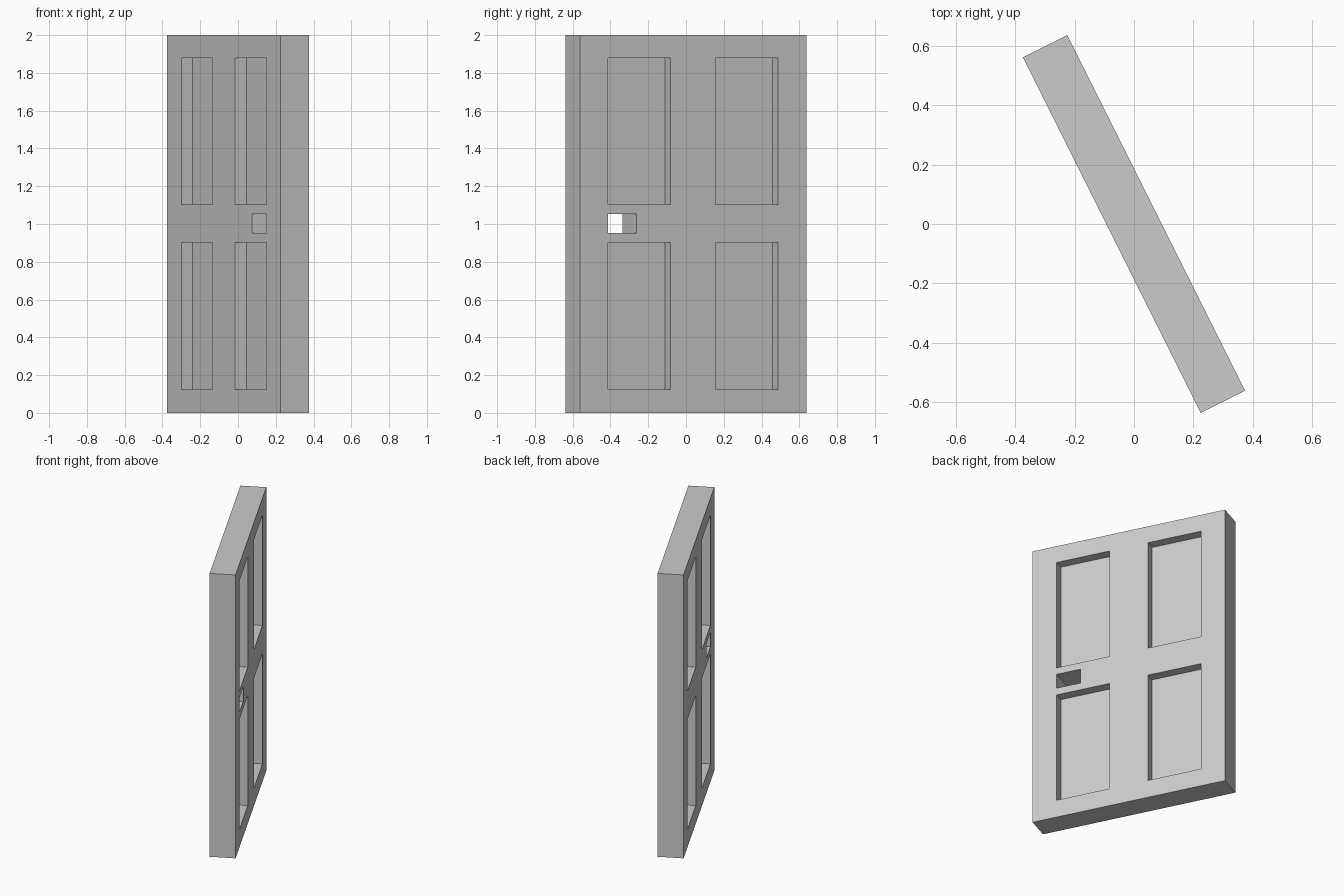
import bpy, bmesh, math
from mathutils import Matrix, Vector

if "Cube" in bpy.data.objects:
    bpy.data.objects.remove(bpy.data.objects["Cube"])

LENGTH, THICK, HEIGHT = 1.3416, 0.1677, 2.0
RECESS = 0.067
TURN = Matrix.Rotation(math.atan2(-2, 1), 4, 'Z')  # door stands ajar


def add_box(bm, x, y, z):
    """Add a box spanning the (min, max) pairs x, y, z."""
    centre = Vector([sum(r) / 2 for r in (x, y, z)])
    size = Vector([r[1] - r[0] for r in (x, y, z)])
    bmesh.ops.create_cube(
        bm, size=1, matrix=Matrix.Translation(centre) @ Matrix.Diagonal(size).to_4x4())


def make_object(name, boxes):
    bm = bmesh.new()
    for box in boxes:
        add_box(bm, *box)
    mesh = bpy.data.meshes.new(name)
    bm.to_mesh(mesh)
    bm.free()
    obj = bpy.data.objects.new(name, mesh)
    obj.matrix_world = TURN
    bpy.context.collection.objects.link(obj)
    return obj


# Door slab
half = THICK / 2
door = make_object("door", [((-LENGTH / 2, LENGTH / 2), (-half, half), (0, HEIGHT))])

# Four recessed panels on each face
cuts = []
for x in ((-0.503, -0.134), (0.134, 0.503)):
    for z in ((0.125, 0.902), (1.102, 1.88)):
        cuts.append((x, (half - RECESS, half + 0.1), z))
        cuts.append((x, (-half - 0.1, RECESS - half), z))

# Square handle opening right through the door
cuts.append(((0.335, 0.503), (-half - 0.1, half + 0.1), (0.952, 1.054)))

# Carve the slab, then discard the cutter
cutter = make_object("panel_cutter", cuts)
cutter.hide_render = True
mod = door.modifiers.new("panels", 'BOOLEAN')
mod.operation = 'DIFFERENCE'
mod.solver = 'EXACT'
mod.object = cutter
bpy.context.view_layer.objects.active = door
door.select_set(True)
bpy.ops.object.modifier_apply(modifier=mod.name)
bpy.data.objects.remove(cutter)
